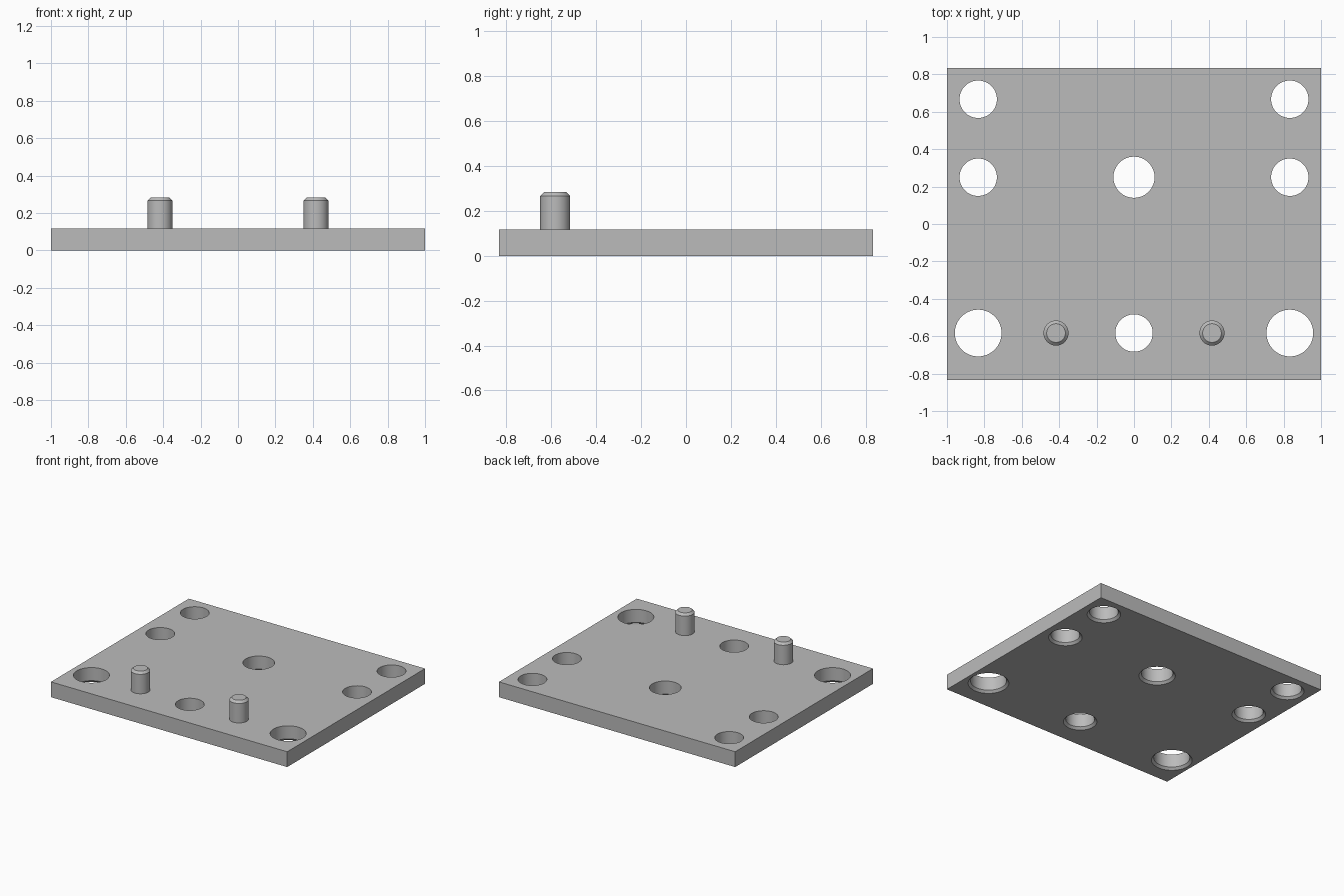
import bpy
import bmesh
from math import cos, sin, tau, radians

if "Cube" in bpy.data.objects:
    bpy.data.objects.remove(bpy.data.objects["Cube"], do_unlink=True)

WIDTH, DEPTH, THICK = 2.0, 1.667, 0.117
CHAMFER = 0.017
SIDES = 64

grey = bpy.data.materials.new("plain grey")
grey.use_nodes = True
grey.diffuse_color = (0.5, 0.5, 0.5, 1)
grey.node_tree.nodes["Principled BSDF"].inputs["Base Color"].default_value = (0.5, 0.5, 0.5, 1)


def add_object(name, bm):
    bmesh.ops.recalc_face_normals(bm, faces=bm.faces)
    mesh = bpy.data.meshes.new(name)
    bm.to_mesh(mesh)
    bm.free()
    mesh.materials.append(grey)
    obj = bpy.data.objects.new(name, mesh)
    bpy.context.collection.objects.link(obj)
    return obj


def add_lathe(bm, x, y, profile):
    """Closed round solid from (radius, height) pairs."""
    rings = [[bm.verts.new((x + r * cos(tau * i / SIDES), y + r * sin(tau * i / SIDES), z))
              for i in range(SIDES)] for r, z in profile]
    for low, high in zip(rings, rings[1:]):
        for i in range(SIDES):
            j = (i + 1) % SIDES
            bm.faces.new((low[i], low[j], high[j], high[i]))
    bm.faces.new(rings[0][::-1])
    bm.faces.new(rings[-1])


def smooth(obj):
    bpy.ops.object.select_all(action="DESELECT")
    obj.select_set(True)
    bpy.context.view_layer.objects.active = obj
    bpy.ops.object.shade_smooth_by_angle(angle=radians(30))


# Base plate
bm = bmesh.new()
bmesh.ops.create_cube(bm, size=1)
for v in bm.verts:
    v.co = (v.co.x * WIDTH, v.co.y * DEPTH, (v.co.z + 0.5) * THICK)
plate = add_object("base_plate", bm)

# Through holes, chamfered on the underside: x, y, radius
holes = [(0, 0.25, 0.11), (0, -0.583, 0.1)]
for side in (-1, 1):
    holes += [(side * 0.833, 0.667, 0.1), (side * 0.833, 0.25, 0.1),
              (side * 0.833, -0.583, 0.125)]
bm = bmesh.new()
for x, y, r in holes:
    add_lathe(bm, x, y, [(r + 2 * CHAMFER, -CHAMFER), (r, CHAMFER), (r, THICK + 0.05)])
cutter = add_object("hole_cutter", bm)
cutter.hide_render = True

cut = plate.modifiers.new("holes", "BOOLEAN")
cut.operation = "DIFFERENCE"
cut.solver = "EXACT"
cut.object = cutter
bpy.context.view_layer.objects.active = plate
bpy.ops.object.modifier_apply(modifier=cut.name)
bpy.data.objects.remove(cutter, do_unlink=True)
smooth(plate)

# Locating pins with chamfered tips
PIN_R, PIN_TOP = 0.067, 0.283
for name, x in (("left_pin", 0.417), ("right_pin", -0.417)):
    bm = bmesh.new()
    add_lathe(bm, x, -0.583, [(PIN_R, THICK - 0.02), (PIN_R, PIN_TOP - CHAMFER),
                              (PIN_R - CHAMFER, PIN_TOP)])
    smooth(add_object(name, bm))
